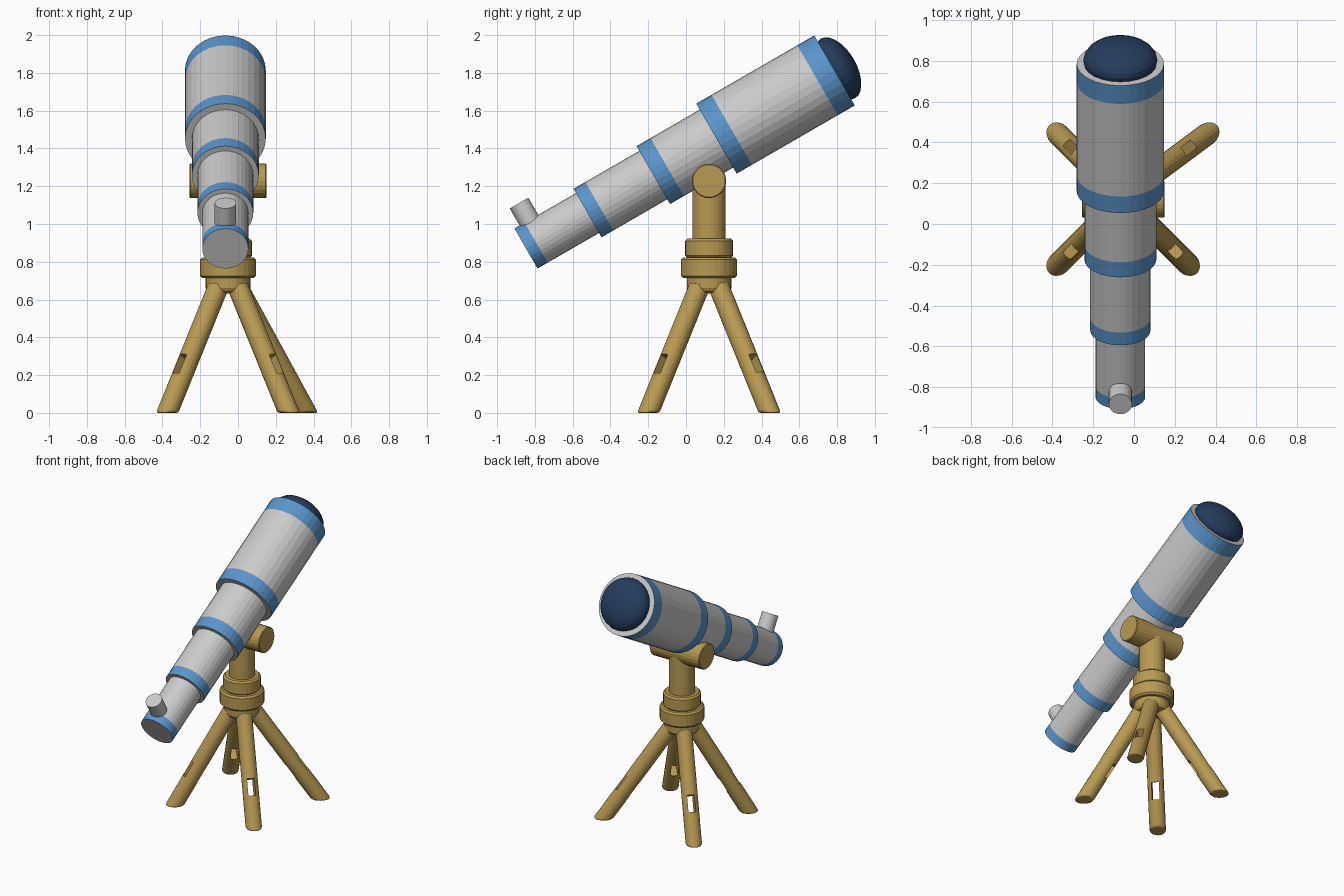
import bpy, bmesh
from math import sin, cos, pi, radians
from mathutils import Matrix, Vector

if "Cube" in bpy.data.objects:
    bpy.data.objects.remove(bpy.data.objects["Cube"])


def material(name, rgb):
    m = bpy.data.materials.new(name)
    m.diffuse_color = (*rgb, 1)
    m.use_nodes = True
    m.node_tree.nodes["Principled BSDF"].inputs["Base Color"].default_value = m.diffuse_color
    return m


BLUE = material("blue_band", (0.105, 0.30, 0.60))
GOLD = material("gold_stand", (0.48, 0.32, 0.085))
NAVY = material("navy_glass", (0.018, 0.045, 0.11))


def finish(name, bm, mats, matrix):
    bmesh.ops.recalc_face_normals(bm, faces=bm.faces)
    me = bpy.data.meshes.new(name)
    bm.to_mesh(me)
    bm.free()
    for m in mats:
        me.materials.append(m)
    ob = bpy.data.objects.new(name, me)
    ob.matrix_world = matrix
    bpy.context.collection.objects.link(ob)
    return ob


def lathe(profile, sides=32, bands=()):
    """Closed turned solid along z; spans listed in bands use material 1."""
    bm = bmesh.new()
    rings = [[bm.verts.new((r * cos(2 * pi * i / sides), r * sin(2 * pi * i / sides), z))
              for i in range(sides)] for r, z in profile]
    for k in range(len(rings) - 1):
        a, b = rings[k], rings[k + 1]
        for i in range(sides):
            j = (i + 1) % sides
            f = bm.faces.new((a[i], a[j], b[j], b[i]))
            f.material_index = 1 if k in bands else 0
    bm.faces.new(rings[0][::-1])
    bm.faces.new(rings[-1])
    return bm


# telescope tube: four nested sections along a 30 degree axis
TUBE = Matrix.Translation((-0.067, -0.847, 0.87)) @ Matrix.Rotation(radians(-60), 4, 'X')
sections = [("eyepiece_section", 0.122, 0.0, 0.376, 0.062),
            ("rear_section", 0.148, 0.376, 0.778, 0.072),
            ("middle_section", 0.177, 0.778, 1.164, 0.085)]
for name, r, a, b, band in sections:
    finish(name, lathe([(r, a), (r, a + band), (r, b + 0.01)], 32, (0,)), [None, BLUE], TUBE)
r = 0.214
finish("front_section", lathe([(r, 1.164), (r, 1.257), (r, 1.782), (r, 1.886)], 32, (0, 2)),
       [None, BLUE], TUBE)

# bulging front lens
bm = bmesh.new()
bmesh.ops.create_uvsphere(bm, u_segments=24, v_segments=14, radius=1)
finish("front_lens", bm, [NAVY],
       TUBE @ Matrix.Translation((0, 0, 1.906)) @ Matrix.Diagonal((0.182, 0.182, 0.098, 1)))

# eyepiece standing up from the tube
finish("eyepiece", lathe([(0.057, 0.06), (0.057, 0.227)], 24), [],
       TUBE @ Matrix.Translation((0, 0, 0.0885)) @ Matrix.Rotation(radians(90), 4, 'X'))

# stand: crossbar, column, collars and neck
CX, CY = -0.053, 0.122
STAND = Matrix.Translation((CX, CY, 0))
finish("crossbar", lathe([(0.086, -0.203), (0.091, -0.198), (0.091, 0.198), (0.086, 0.203)], 24),
       [GOLD], Matrix.Translation((CX, CY, 1.228)) @ Matrix.Rotation(pi / 2, 4, 'Y'))
finish("column", lathe([(0.088, 0.9), (0.088, 1.22)], 24), [GOLD], STAND)


def collar(name, r, z0, z1, b=0.012):
    finish(name, lathe([(r - b, z0), (r, z0 + b), (r, z1 - b), (r - b, z1)], 32), [GOLD], STAND)


collar("upper_collar", 0.126, 0.82, 0.923)
collar("lower_collar", 0.149, 0.714, 0.823)
finish("neck", lathe([(0.075, 0.632), (0.108, 0.642), (0.118, 0.66), (0.118, 0.73)], 32),
       [GOLD], STAND)

# four splayed legs, each with a slot cut through it; the back right one reaches further
legs = [("front_left_leg", -1, -1, 0.322), ("front_right_leg", 1, -1, 0.322),
        ("back_left_leg", -1, 1, 0.322), ("back_right_leg", 1, 1, 0.415)]
for name, sx, sy, reach in legs:
    top = Vector((CX + sx * 0.055, CY + sy * 0.055, 0.66))
    foot = Vector((CX + sx * reach, CY + sy * 0.322, 0))
    length = (top - foot).length
    d = (top - foot).normalized()
    side = d.cross(Vector((0, 0, 1))).normalized()
    frame = Matrix((side, d.cross(side), d)).transposed().to_4x4()
    bm = lathe([(0.055, -0.1), (0.055, length)], 20)
    bmesh.ops.transform(bm, matrix=Matrix.Translation(foot) @ frame, verts=bm.verts)
    cut = bmesh.ops.bisect_plane(bm, geom=bm.verts[:] + bm.edges[:] + bm.faces[:],
                                 plane_co=(0, 0, 0), plane_no=(0, 0, -1), clear_outer=True)
    rim = [e for e in cut["geom_cut"] if isinstance(e, bmesh.types.BMEdge)]
    bmesh.ops.contextual_create(bm, geom=rim)
    rim = [e for e in bm.edges if all(abs(v.co.z) < 1e-4 for v in e.verts)]
    bmesh.ops.bevel(bm, geom=rim, offset=0.012, segments=2, profile=0.5, affect='EDGES')
    leg = finish(name, bm, [GOLD], Matrix())

    # slot cutter
    bm = bmesh.new()
    bmesh.ops.create_cube(bm, size=1)
    centre = foot + d * (0.235 / d.z)
    cutter = finish(name + "_slot_cutter", bm, [GOLD], Matrix.Translation(centre) @ frame
                    @ Matrix.Diagonal((0.05, 0.2, 0.115, 1)))
    cutter.hide_render = True
    cutter.hide_set(True)
    mod = leg.modifiers.new("slot", 'BOOLEAN')
    mod.operation = 'DIFFERENCE'
    mod.solver = 'EXACT'
    mod.object = cutter
